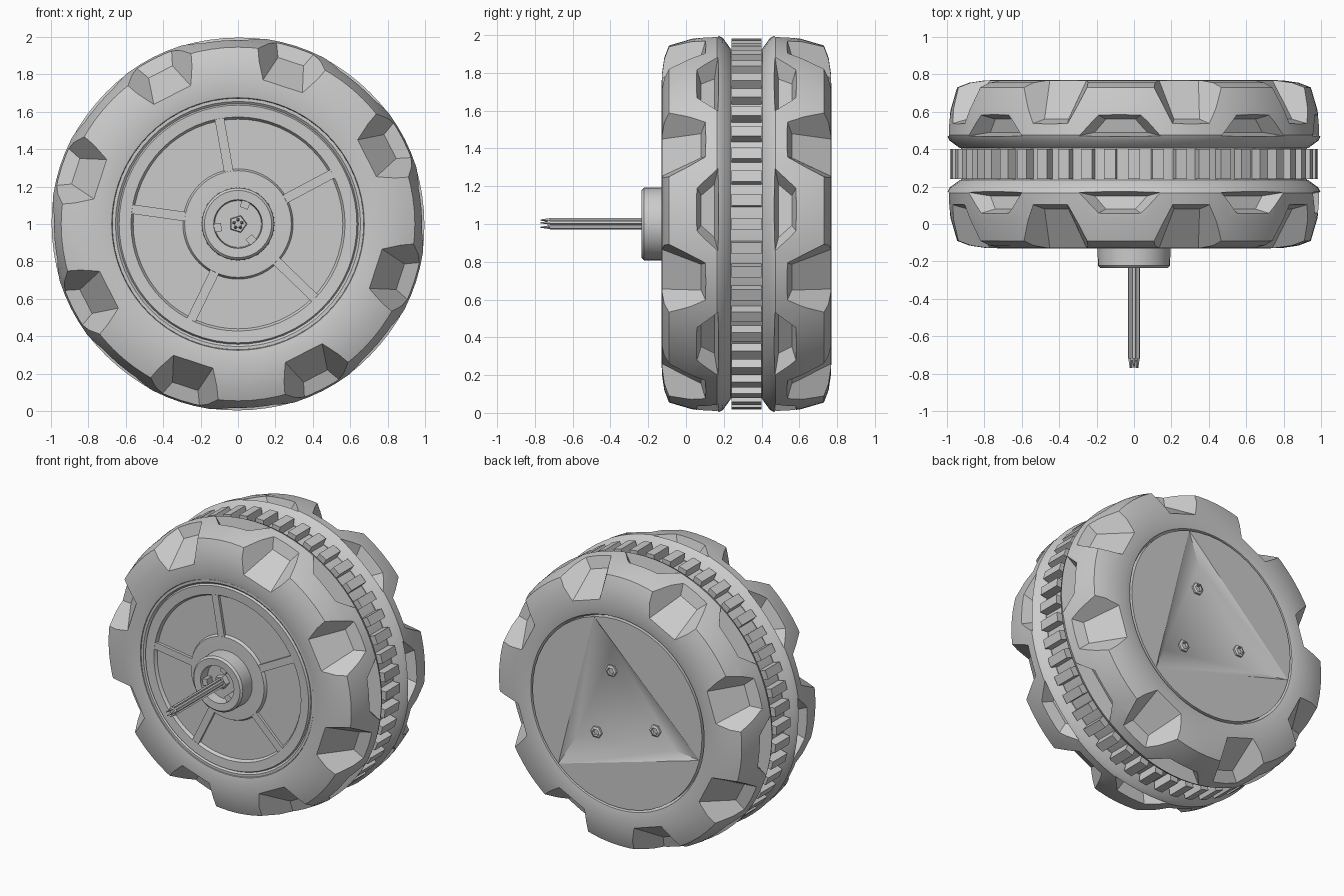
import bpy, bmesh, math
from math import sin, cos, radians, tau
from mathutils import Matrix, Vector

if "Cube" in bpy.data.objects:
    bpy.data.objects.remove(bpy.data.objects["Cube"], do_unlink=True)

MID = 0.32      # y of the centre plane between the two tyre halves
LUGS = 8
LUG_ANGLE = 4.5

grey = bpy.data.materials.new("plain_grey")
grey.use_nodes = True
grey.diffuse_color = (0.6, 0.6, 0.6, 1)
bsdf = next(n for n in grey.node_tree.nodes if n.type == 'BSDF_PRINCIPLED')
bsdf.inputs["Base Color"].default_value = (0.6, 0.6, 0.6, 1)


def polar(r, deg, y):
    """Point at a radius and angle around the axle, seen from the front."""
    a = radians(deg)
    return Vector((r * cos(a), y, 1 + r * sin(a)))


def finish(name, bm, smooth=True):
    bmesh.ops.remove_doubles(bm, verts=bm.verts, dist=1e-5)
    bmesh.ops.recalc_face_normals(bm, faces=bm.faces)
    mesh = bpy.data.meshes.new(name)
    bm.to_mesh(mesh)
    bm.free()
    mesh.materials.append(grey)
    ob = bpy.data.objects.new(name, mesh)
    bpy.context.collection.objects.link(ob)
    if smooth:
        shade(ob)
    return ob


def activate(ob):
    bpy.ops.object.select_all(action='DESELECT')
    ob.select_set(True)
    bpy.context.view_layer.objects.active = ob


def shade(ob, angle=28):
    activate(ob)
    bpy.ops.object.shade_smooth_by_angle(angle=radians(angle))


def revolve(bm, profile, segs=64):
    """Turn a closed (radius, y) outline around the axle."""
    rings = [[bm.verts.new(polar(r, 360 * i / segs, y)) for r, y in profile]
             for i in range(segs)]
    n = len(profile)
    for i in range(segs):
        a, b = rings[i], rings[(i + 1) % segs]
        for j in range(n):
            k = (j + 1) % n
            if profile[j][0] or profile[k][0]:
                bm.faces.new((a[j], a[k], b[k], b[j]))


def frustum(bm, low, high):
    """Six-sided block between two four-point loops."""
    lo = [bm.verts.new(p) for p in low]
    hi = [bm.verts.new(p) for p in high]
    bm.faces.new(lo)
    bm.faces.new(hi)
    for i in range(4):
        k = (i + 1) % 4
        bm.faces.new((lo[i], lo[k], hi[k], hi[i]))


def trapezoid(deg, outer, inner, side):
    """Loop from two (radius, half angle, y) edges; side flips it to the back."""
    flip = lambda y: y if side < 0 else 2 * MID - y
    (r0, h0, y0), (r1, h1, y1) = outer, inner
    return [polar(r0, deg - h0, flip(y0)), polar(r0, deg + h0, flip(y0)),
            polar(r1, deg + h1, flip(y1)), polar(r1, deg - h1, flip(y1))]


def block(bm, deg, r0, r1, width, y0, y1):
    """Straight bar pointing away from the axle."""
    out, across = polar(1, deg, 0) - Vector((0, 0, 1)), polar(1, deg + 90, 0) - Vector((0, 0, 1))
    loop = lambda y: [Vector((0, y, 1)) + out * r + across * s * width / 2
                      for r, s in ((r0, -1), (r1, -1), (r1, 1), (r0, 1))]
    frustum(bm, loop(y0), loop(y1))


# Tyre halves with shoulder notches and tread pockets cut out
TYRE = [(0.67, -0.1), (0.675, -0.122), (0.72, -0.13), (0.80, -0.127), (0.88, -0.115),
        (0.945, -0.09), (0.98, 0.03), (1.0, 0.165), (0.985, 0.195),
        (0.93, 0.235), (0.62, 0.235), (0.62, -0.05)]
for name, side in (("front_tyre", -1), ("back_tyre", 1)):
    bm = bmesh.new()
    revolve(bm, [(r, y if side < 0 else 2 * MID - y) for r, y in TYRE], 80)
    tyre = finish(name, bm, False)
    bm = bmesh.new()
    for i in range(LUGS):
        deg = LUG_ANGLE + i * 360 / LUGS
        frustum(bm, trapezoid(deg, (0.91, 5, 0.08), (0.9, 9, 0.15), side),
                trapezoid(deg, (1.06, 8, 0.035), (1.06, 14.5, 0.18), side))
        deg += 180 / LUGS
        frustum(bm, trapezoid(deg, (0.755, 9, -0.17), (0.915, 4.5, 0.08), side),
                trapezoid(deg, (1.08, 17, -0.17), (1.08, 7.5, 0.13), side))
    cutter = finish("tread_cutter", bm, False)
    cutter.hide_render = True
    mod = tyre.modifiers.new("tread", 'BOOLEAN')
    mod.operation, mod.object, mod.solver = 'DIFFERENCE', cutter, 'EXACT'
    activate(tyre)
    bpy.ops.object.modifier_apply(modifier=mod.name)
    bpy.data.objects.remove(cutter, do_unlink=True)
    shade(tyre)

# Toothed centre band
bm = bmesh.new()
revolve(bm, [(0.6, 0.19), (0.925, 0.19), (0.925, 0.45), (0.6, 0.45)], 96)
finish("centre_band", bm)
bm = bmesh.new()
for i in range(48):
    block(bm, i * 7.5, 0.9, 0.983, 0.062, 0.24, 0.40)
finish("centre_teeth", bm, False)

# Front wheel disc with stepped rim and hub ring
bm = bmesh.new()
revolve(bm, [(0, 0), (0, -0.12), (0.22, -0.12), (0.285, -0.118), (0.295, -0.098),
             (0.56, -0.098), (0.572, -0.118), (0.635, -0.122), (0.643, -0.108),
             (0.655, -0.118), (0.672, -0.118), (0.672, 0)])
finish("front_disc", bm)
bm = bmesh.new()
for i in range(5):
    block(bm, 28 + i * 72, 0.25, 0.575, 0.05, -0.05, -0.117)
finish("front_spokes", bm, False)

# Hub cap with an open socket and three clips
bm = bmesh.new()
revolve(bm, [(0, -0.1), (0, -0.16), (0.125, -0.16), (0.13, -0.232), (0.18, -0.235),
             (0.193, -0.222), (0.195, -0.1)], 32)
finish("hub_cap", bm)
bm = bmesh.new()
for i in range(3):
    block(bm, 70 + i * 120, 0.09, 0.15, 0.045, -0.15, -0.215)
finish("hub_clips", bm, False)

# Axle: a collar, a core and five ribs with pointed ends
bm = bmesh.new()
revolve(bm, [(0, -0.15), (0.05, -0.15), (0.045, -0.2), (0, -0.2)], 5)
finish("axle_collar", bm, False)
bm = bmesh.new()
revolve(bm, [(0, -0.15), (0.022, -0.15), (0.022, -0.73), (0, -0.73)], 10)
finish("axle_core", bm)
bm = bmesh.new()
for i in range(5):
    block(bm, 18 + i * 72, 0.012, 0.031, 0.016, -0.15, -0.72)
    tip = bmesh.ops.create_cone(bm, segments=4, radius1=0.01, radius2=0.003, depth=0.05,
                                cap_ends=True,
                                matrix=Matrix.Translation(polar(0.021, 18 + i * 72, -0.745))
                                @ Matrix.Rotation(radians(90), 4, 'X'))
finish("axle_ribs", bm, False)

# Back disc: three flat segments around a twisted triangular recess
R, FACE, FLOOR, ARC = 0.66, 0.765, 0.715, 16
STEP = 120 / ARC
bm = bmesh.new()
rim = [bm.verts.new(polar(R, 74 + i * STEP, FACE)) for i in range(3 * ARC)]
base = [bm.verts.new(polar(R, 74 + i * STEP, 0.6)) for i in range(3 * ARC)]
inner = [bm.verts.new(polar(R * 0.68, 82 + i * 120, FLOOR)) for i in range(3)]
for i in range(3 * ARC):
    k = (i + 1) % (3 * ARC)
    bm.faces.new((rim[i], rim[k], base[k], base[i]))
for i in range(3):
    k = (i + 1) % 3
    start, end = rim[i * ARC], rim[k * ARC]
    bm.faces.new([rim[(i * ARC + j) % (3 * ARC)] for j in range(ARC + 1)])
    bm.faces.new((start, end, inner[i]))
    bm.faces.new((end, inner[k], inner[i]))
bm.faces.new(inner)
bm.faces.new(base)
finish("back_disc", bm)

# Three socket bolts on the back
bm = bmesh.new()
for i in range(3):
    start = len(bm.verts)
    revolve(bm, [(0, 0.70), (0.042, 0.70), (0.042, 0.728), (0.026, 0.735),
                 (0.022, 0.72), (0, 0.72)], 6)
    bm.verts.ensure_lookup_table()
    shift = polar(0.275, 74 + i * 120, 0) - Vector((0, 0, 1))
    bmesh.ops.translate(bm, verts=bm.verts[start:], vec=shift)
finish("back_bolts", bm, False)
